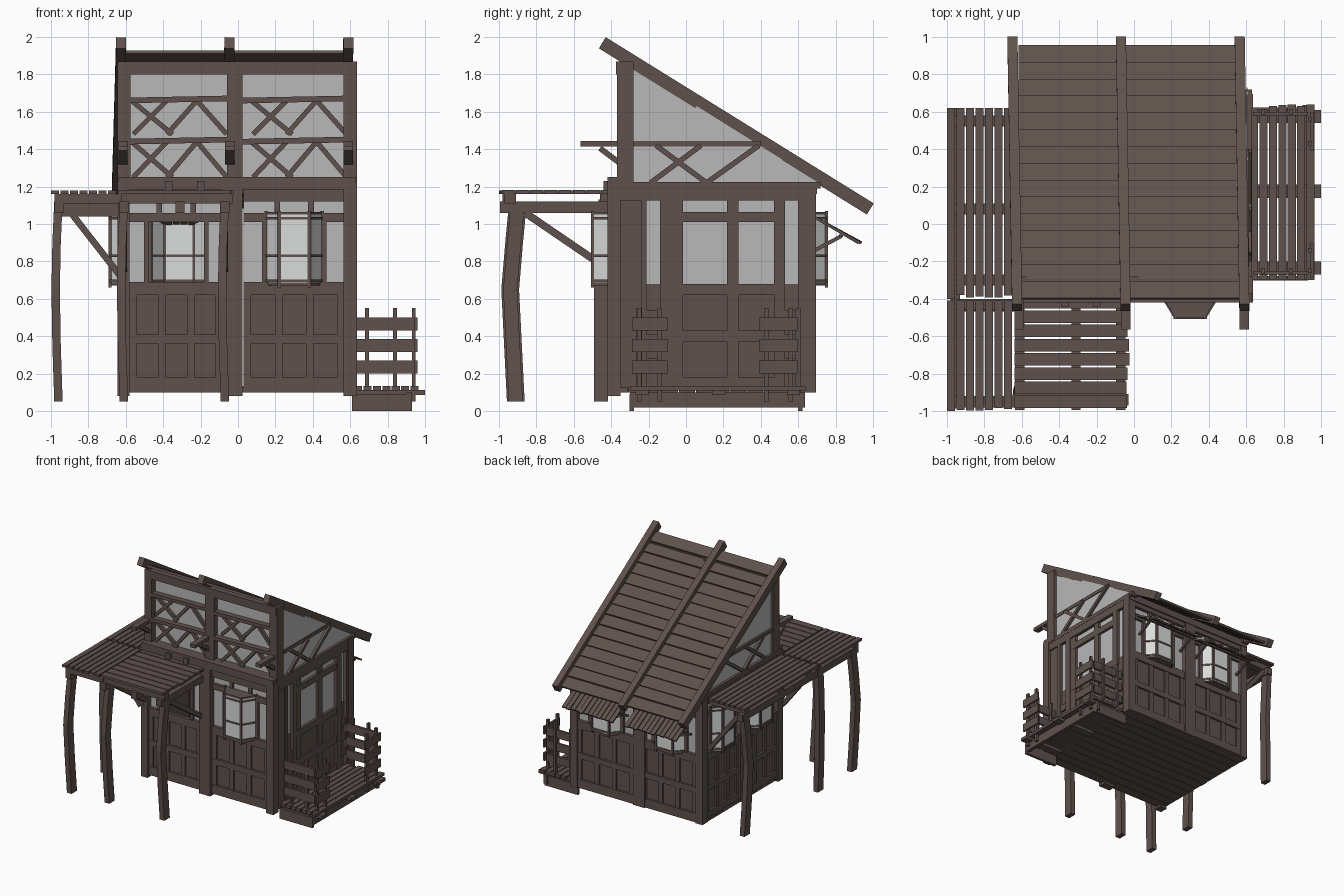
import bpy, bmesh, math, random
from mathutils import Matrix, Vector

if "Cube" in bpy.data.objects:
    bpy.data.objects.remove(bpy.data.objects["Cube"])

random.seed(4)
I = Matrix.Identity(4)


def material(name, rgb):
    m = bpy.data.materials.new(name)
    m.diffuse_color = (*rgb, 1)
    m.use_nodes = True
    m.node_tree.nodes["Principled BSDF"].inputs["Base Color"].default_value = m.diffuse_color
    return m


WOOD = material("dark brown wood", (0.115, 0.083, 0.073))
GLASS = material("grey glass", (0.48, 0.48, 0.48))
PALE = material("pale glass", (0.70, 0.71, 0.71))
parts = {}


def part(name, mat=WOOD):
    if name not in parts:
        parts[name] = (bmesh.new(), mat)
    return parts[name][0]


def box(name, a, b, F=I, mat=WOOD):
    a, b = Vector(a), Vector(b)
    s = [max(abs(d), 0.001) for d in b - a]
    M = F @ Matrix.Translation((a + b) / 2) @ Matrix.Diagonal((*s, 1))
    bmesh.ops.create_cube(part(name, mat), size=1, matrix=M)


def beam(name, a, b, w, t, F=I, side=(0, 1, 0)):
    """Board from a to b: w across, t along the 'side' direction."""
    a, b = Vector(a), Vector(b)
    d = (b - a).normalized()
    s = Vector(side)
    s = (s - d * s.dot(d)).normalized()
    R = Matrix((d, s, d.cross(s))).transposed().to_4x4()
    M = F @ Matrix.Translation((a + b) / 2) @ R @ Matrix.Diagonal(((b - a).length, t, w, 1))
    bmesh.ops.create_cube(part(name), size=1, matrix=M)


def prism(name, pts, ext, F=I, mat=WOOD):
    bm = part(name, mat)
    f = bm.faces.new([bm.verts.new(F @ Vector(p)) for p in pts])
    r = bmesh.ops.extrude_face_region(bm, geom=[f])
    v = [e for e in r["geom"] if isinstance(e, bmesh.types.BMVert)]
    bmesh.ops.translate(bm, verts=v, vec=F.to_3x3() @ Vector(ext))


def leg(name, pts, w, t):
    """Crooked square post through a few points."""
    bm = part(name)
    rings = [[bm.verts.new((x + i * w / 2, y + j * t / 2, z))
              for i, j in ((-1, -1), (1, -1), (1, 1), (-1, 1))] for x, y, z in pts]
    for r, s in zip(rings, rings[1:]):
        for k in range(4):
            bm.faces.new((r[k], r[(k + 1) % 4], s[(k + 1) % 4], s[k]))
    bm.faces.new(rings[0][::-1])
    bm.faces.new(rings[-1])


def frame(deg, x, y):
    # local x runs along the wall, local -y points outwards
    return Matrix.Translation((x, y, 0)) @ Matrix.Rotation(math.radians(deg), 4, 'Z')


def wall(n, F, u0, u1, depth):
    """One wall bay: panelled base, glazing and (if depth > 0) a bay window."""
    c = (u0 + u1) / 2
    box(n + "_panel", (u0, 0, 0.11), (u1, 0.03, 0.68), F)
    for z0, z1 in ((0.11, 0.18), (0.36, 0.41), (0.62, 0.69), (1.12, 1.20)):
        box(n + "_rails", (u0, -0.018, z0), (u1, 0.012, z1), F)
    for k in range(4):
        u = u0 + 0.02 + (u1 - u0 - 0.04) * k / 3
        box(n + "_stiles", (u - 0.02, -0.014, 0.11), (u + 0.02, 0.01, 0.66), F)
    for a, b, z0, z1 in ((u0, c - 0.15, 0.68, 1.15), (c + 0.15, u1, 0.68, 1.15),
                         (c - 0.15, c + 0.15, 1.05, 1.15)):
        box(n + "_glass", (a, 0.010, z0), (b, 0.016, z1), F, GLASS)
    for s in (-1, 1):
        box(n + "_mullions", (c + s * 0.16 - 0.012, -0.01, 0.68), (c + s * 0.16 + 0.012, 0.02, 1.06), F)
        box(n + "_mullions", (c + s * 0.09 - 0.015, -0.01, 1.04), (c + s * 0.09 + 0.015, 0.02, 1.2), F)
    for a, b in ((u0, c - 0.15), (c + 0.15, u1)):
        box(n + "_head", (a, -0.012, 1.01), (b, 0.02, 1.06), F)
    if depth <= 0:
        box(n + "_head", (u0, -0.012, 1.01), (u1, 0.02, 1.06), F)
        return
    p = [(c - 0.15, 0), (c - 0.08, -depth), (c + 0.08, -depth), (c + 0.15, 0)]
    for z in (0.67, 1.05):
        prism(n + "_bay_caps", [(x, y, z) for x, y in p], (0, 0, 0.015), F)
    for q, r in zip(p, p[1:]):
        prism(n + "_bay_glass", [(*q, 0.68), (*r, 0.68), (*r, 1.05), (*q, 1.05)], (0, 0.004, 0), F, PALE)
        for z in (0.695, 0.83, 1.03):
            beam(n + "_bay_bars", (*q, z), (*r, z), 0.014, 0.014, F, (0, 0, 1))
    for x, y in p:
        box(n + "_bay_bars", (x - 0.009, y - 0.008, 0.66), (x + 0.009, y + 0.008, 1.07), F)


# panelled walls
FRONT, BACK = frame(0, 0, -0.385), frame(180, 0, 0.67)
LEFT, RIGHT = frame(-90, -0.615, 0), frame(90, 0.61, 0)
wall("front_left_wall", FRONT, -0.58, -0.08, 0)
wall("front_right_wall", FRONT, 0.03, 0.57, 0.115)
wall("back_right_wall", BACK, -0.57, -0.03, 0.08)
wall("back_left_wall", BACK, 0.05, 0.58, 0.08)
wall("left_front_wall", LEFT, -0.10, 0.36, 0.07)
wall("left_back_wall", LEFT, -0.62, -0.16, 0.07)

# corner and middle posts, top plates
for x0, x1 in ((-0.645, -0.58), (-0.085, 0.025), (0.565, 0.635)):
    box("wall_posts", (x0, -0.42, 0.08), (x1, -0.35, 1.22))
    box("wall_posts", (x0, 0.62, 0.10), (x1, 0.695, 1.22))
box("wall_posts", (-0.645, 0.10, 0.1), (-0.59, 0.17, 1.2))
for x0, x1 in ((-0.645, -0.58), (0.57, 0.63)):
    box("top_plates", (x0, -0.42, 1.19), (x1, 0.72, 1.225))
box("top_plates", (-0.64, -0.42, 1.185), (0.63, -0.29, 1.25))
box("top_plates", (-0.64, 0.62, 1.16), (0.63, 0.70, 1.22))

# door wall on the deck side
box("door_side_panels", (-0.40, -0.005, 0.1), (-0.23, 0.03, 1.2), RIGHT)
for a, b in ((-0.23, -0.13), (0.53, 0.62)):
    box("door_side_panels", (a, 0.005, 0.1), (b, 0.03, 0.68), RIGHT)
    box("door_side_glass", (a, 0.010, 0.68), (b, 0.016, 1.13), RIGHT, GLASS)
    for k in range(3):
        z = 0.22 + k * 0.13
        box("door_side_panels", (a, -0.01, z), (b, 0.01, z + 0.06), RIGHT)
for a, b in ((-0.14, -0.08), (0.47, 0.53), (-0.24, -0.21), (0.60, 0.63)):
    box("door_posts", (a, -0.018, 0.1), (b, 0.03, 1.2), RIGHT)
box("door_lintel", (-0.40, -0.018, 1.125), (0.65, 0.03, 1.2), RIGHT)
box("door_panel", (-0.08, 0, 0.12), (0.47, 0.025, 0.68), RIGHT)
box("door_glass", (-0.08, 0.010, 0.67), (0.47, 0.016, 1.13), RIGHT, GLASS)
for z0, z1 in ((0.13, 0.18), (0.37, 0.43), (0.62, 0.68), (1.01, 1.065)):
    box("door_rails", (-0.08, -0.012, z0), (0.47, 0.02, z1), RIGHT)
for a, b in ((-0.08, -0.015), (0.22, 0.28)):
    box("door_rails", (a, -0.010, 0.13), (b, 0.02, 1.13), RIGHT)

# floor boards
for k in range(12):
    y = -0.40 + k * 0.0905
    box("floor_boards", (-0.64, y, 0.1), (0.63, y + 0.087, 0.125 + random.uniform(0, 0.006)))

# upper front with braced glazing
UP = frame(0, 0, -0.325)
box("upper_front_glass", (-0.6, 0.008, 1.22), (0.6, 0.014, 1.85), UP, GLASS)
for x0, x1 in ((-0.645, -0.575), (-0.06, 0.025), (0.565, 0.635)):
    box("upper_posts", (x0, -0.045, 1.2), (x1, 0.045, 1.87), UP)
box("upper_beam", (-0.64, -0.05, 1.80), (0.63, 0.03, 1.87), UP)
for u0, u1 in ((-0.62, -0.02), (0.02, 0.62)):
    for z, top in ((1.25, 1.44), (1.48, 1.66)):
        beam("upper_rails", (u0, -0.02, top), (u1, -0.02, top + 0.012), 0.03, 0.05, UP)
        for a, za, b, zb in ((0.05, top, 0.27, z), (0.06, z, 0.24, top), (0.24, z, 0.40, top), (0.40, top, 0.56, z)):
            beam("upper_braces", (u0 + a, -0.01, za), (u0 + b, -0.01, zb), 0.026, 0.025, UP)

# side gables and the tie beams that poke out at the front
for x, s in ((-0.62, -1), (0.605, 1)):
    prism("gable_glass", [(x - 0.003, -0.31, 1.21), (x - 0.003, 0.73, 1.21), (x - 0.003, -0.31, 1.86)],
          (0.006, 0, 0), I, GLASS)
    xo = x + s * 0.012
    for a, b in (((-0.16, 1.42), (0.11, 1.22)), ((-0.19, 1.22), (0.08, 1.42)), ((0.11, 1.22), (0.39, 1.42))):
        beam("gable_braces", (xo, *a), (xo, *b), 0.028, 0.025, I, (1, 0, 0))
for x in (-0.615, -0.045, 0.59):
    box("tie_beams", (x - 0.025, -0.565, 1.415), (x + 0.025, 0.40, 1.445))
    beam("tie_brackets", (x, -0.46, 1.405), (x, -0.36, 1.33), 0.03, 0.05, I, (1, 0, 0))

# roof: rafters standing proud of overlapping boards
SL = -0.62


def top(y):
    return 2.0 + SL * (y + 0.43)


for xf, xb in ((-0.625, -0.65), (-0.045, -0.07), (0.59, 0.565)):
    beam("rafters", (xf, -0.447, top(-0.447) - 0.042), (xb, 0.985, top(0.985) - 0.042), 0.07, 0.054, I, (1, 0, 0))
for k in range(15):
    y = -0.40 + k * 0.09
    j = random.uniform(0, 0.006)
    beam("roof_boards", (-0.023, y, top(y) - 0.062), (-0.023, y + 0.092, top(y + 0.092) - 0.048 - j),
         0.018, 1.19, I, (1, 0, 0))

# slatted shades over the back windows
for c in (-0.31, 0.30):
    for k in range(12):
        x = c - 0.23 + k * 0.042
        beam("back_shades", (x, 0.69, 1.035), (x, 0.92 + random.uniform(0, 0.02), 0.90), 0.014, 0.037, I, (1, 0, 0))
    box("back_shade_bars", (c - 0.25, 0.82, 0.93), (c + 0.25, 0.84, 0.95))
    for s in (-0.22, 0.22):
        beam("back_shade_struts", (c + s, 0.69, 0.86), (c + s, 0.83, 0.935), 0.02, 0.02, I, (1, 0, 0))

# porch roof: boards along y on the left, along x at the front
for k in range(7):
    x = -1.0 + k * 0.051
    for a, b in ((-1.0, -0.41), (-0.40, 0.62)):
        box("left_porch_boards", (x, a + random.uniform(0, 0.02) * (k > 0), 1.16), (x + 0.043, b, 1.18))
for k in range(8):
    y = -0.985 + k * 0.076
    box("front_porch_boards", (-0.64, y, 1.16), (-0.03 + random.uniform(-0.01, 0.01), y + 0.067, 1.182))
for y in (-0.95, -0.43, -0.30, 0.08, 0.55):
    box("porch_joists", (-0.98, y - 0.03, 1.11), (-0.62, y + 0.03, 1.16))
box("porch_joists", (-0.65, -0.97, 1.11), (-0.03, -0.91, 1.16))
for x in (-0.61, -0.31, -0.07):
    box("porch_beams", (x - 0.025, -0.995, 1.06), (x + 0.025, -0.40, 1.12))
box("porch_beams", (-0.98, -0.98, 1.06), (-0.93, 0.62, 1.12))
box("porch_beams", (-0.94, -0.46, 1.04), (-0.64, -0.42, 1.11))
for x in (-0.37, -0.2):
    box("porch_cleats", (x - 0.02, -0.44, 1.18), (x + 0.02, -0.38, 1.23))
for i, (x, y) in enumerate(((-0.96, -0.92), (-0.61, -0.90), (-0.07, -0.91), (-0.96, -0.455), (-0.96, 0.56))):
    d = 0 if i == 3 else 0.03
    leg("porch_posts", [(x, y, 0.05), (x - 0.01, y - d * 0.5, 0.35), (x - 0.015, y - d, 0.65),
                        (x - 0.01, y - d * 0.3, 0.9), (x, y + d * 0.4, 1.12)], 0.045, 0.075)
for y in (-0.45, 0.56):
    beam("porch_braces", (-0.94, y, 1.12), (-0.62, y, 0.71), 0.035, 0.035)
for x in (-0.61, -0.07):
    beam("porch_braces", (x, -0.86, 1.06), (x, -0.42, 0.76), 0.04, 0.035, I, (1, 0, 0))

# deck on the right
for k in range(7):
    x = 0.62 + k * 0.0505
    box("deck_boards", (x, -0.30, 0.11), (x + 0.043, 0.63 + random.uniform(-0.02, 0.01), 0.135))
for y in (-0.23, 0.18, 0.58):
    box("deck_joists", (0.61, y - 0.04, 0.085), (1.0, y + 0.03, 0.112))
box("deck_fascia", (0.90, -0.30, 0.02), (0.93, 0.635, 0.10))
for y in (-0.29, 0.61):
    box("deck_fascia", (0.61, y - 0.012, 0.0), (0.93, y + 0.012, 0.09))

# L-shaped slatted railings at both deck corners
for y, y0, y1 in ((-0.26, -0.29, -0.10), (0.59, 0.39, 0.60)):
    for k in range(3):
        z = 0.20 + k * 0.115
        box("railing_slats", (0.635, y - 0.01, z), (0.93, y + 0.01, z + 0.07))
        box("railing_slats", (0.945, y0, z), (0.96, y1, z + 0.07))
    for x in (0.69, 0.84):
        box("railing_posts", (x - 0.01, y - 0.005, 0.1), (x + 0.01, y + 0.025, 0.55))
    for q in (y0 + 0.04, y1 - 0.04):
        box("railing_posts", (0.93, q - 0.012, 0.05), (0.95, q + 0.012, 0.55))

# turn the collected parts into objects
for name, (bm, mat) in parts.items():
    bmesh.ops.recalc_face_normals(bm, faces=bm.faces)
    me = bpy.data.meshes.new(name)
    bm.to_mesh(me)
    bm.free()
    me.materials.append(mat)
    bpy.context.collection.objects.link(bpy.data.objects.new(name, me))
